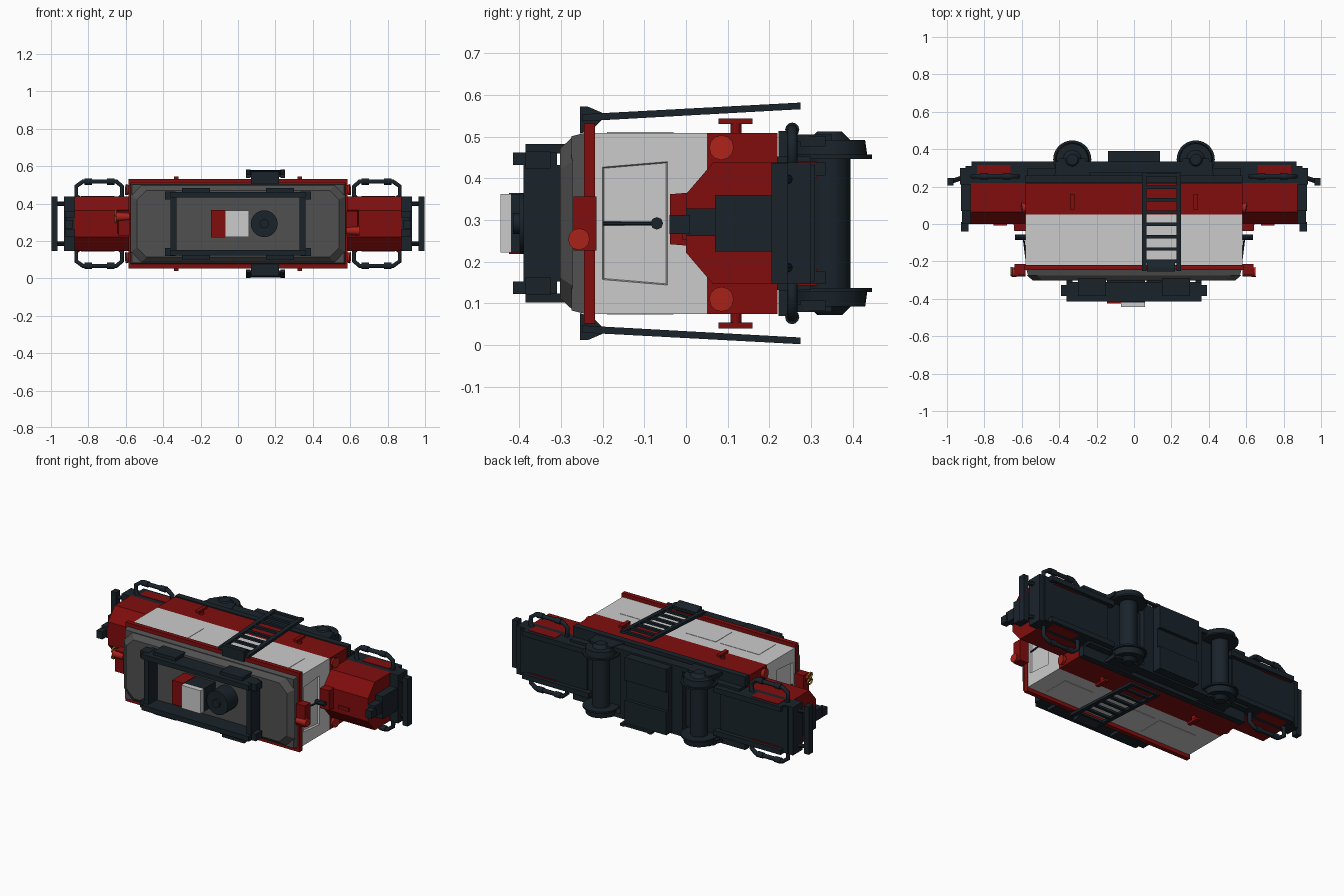
import bpy, bmesh, math
from mathutils import Vector

if "Cube" in bpy.data.objects:
    bpy.data.objects.remove(bpy.data.objects["Cube"])

ZC = 0.292  # width axis centre; the vehicle lies on its side, its roof facing -y


def mat(name, c):
    m = bpy.data.materials.new(name)
    m.diffuse_color = (*c, 1)
    m.use_nodes = True
    m.node_tree.nodes["Principled BSDF"].inputs["Base Color"].default_value = m.diffuse_color
    return m


RED = mat("red", (0.22, 0.004, 0.004))
DARK = mat("dark", (0.01, 0.017, 0.024))
PALE = mat("pale", (0.6, 0.6, 0.6))
ROOF = mat("roof_grey", (0.08, 0.08, 0.08))
LAMP = mat("lamp_red", (0.4, 0.016, 0.01))
BRASS = mat("brass", (0.4, 0.27, 0.03))


def finish(name, bm, m):
    bmesh.ops.recalc_face_normals(bm, faces=bm.faces)
    me = bpy.data.meshes.new(name)
    bm.to_mesh(me)
    bm.free()
    me.materials.append(m)
    o = bpy.data.objects.new(name, me)
    bpy.context.collection.objects.link(o)
    return o


def box(name, x, y, w, m, taper=0.0):
    """Box from (min, max) ranges; taper pulls in the -y (roof side) face."""
    bm = bmesh.new()
    bmesh.ops.create_cube(bm, size=1)
    for v in bm.verts:
        s = taper if v.co.y < 0 else 0
        a, b, c = (v.co.x > 0, v.co.y > 0, v.co.z > 0)
        v.co = (x[a] + (-s if a else s), y[b], ZC + w[c] + (-s if c else s))
    return finish(name, bm, m)


def prism(name, pts, a, b, m, axis="x"):
    """Extrude a profile: (y, w) along x, or (x, y) along width."""
    bm = bmesh.new()
    f = lambda p, t: (t, p[0], ZC + p[1]) if axis == "x" else (p[0], p[1], ZC + t)
    lo, hi = [[bm.verts.new(f(p, t)) for p in pts] for t in (a, b)]
    bm.faces.new(lo)
    bm.faces.new(hi)
    n = len(pts)
    for i in range(n):
        bm.faces.new((lo[i], lo[(i + 1) % n], hi[(i + 1) % n], hi[i]))
    return finish(name, bm, m)


def rod(name, p, q, r, m, r2=None, seg=12):
    p, q = [Vector((v[0], v[1], v[2] + ZC)) for v in (p, q)]
    bm = bmesh.new()
    bmesh.ops.create_cone(bm, cap_ends=True, segments=seg, radius1=r,
                          radius2=r if r2 is None else r2, depth=(q - p).length)
    o = finish(name, bm, m)
    o.rotation_mode = 'QUATERNION'
    o.rotation_quaternion = (q - p).to_track_quat('Z', 'Y')
    o.location = (p + q) / 2
    return o


def tube(name, pts, r, m, cyclic=False):
    cu = bpy.data.curves.new(name, 'CURVE')
    cu.dimensions = '3D'
    cu.bevel_depth, cu.bevel_resolution, cu.use_fill_caps = r, 1, True
    s = cu.splines.new('POLY')
    s.points.add(len(pts) - 1)
    s.use_cyclic_u = cyclic
    for sp, p in zip(s.points, pts):
        sp.co = (p[0], p[1], p[2] + ZC, 1)
    cu.materials.append(m)
    o = bpy.data.objects.new(name, cu)
    bpy.context.collection.objects.link(o)


def span(s, a, b):
    return tuple(sorted((s * a, s * b)))


# cab with recessed end windows
cab = box("cab", (-.58, .58), (-.22, .05), (-.217, .217), PALE)
bm = bmesh.new()
bm.from_mesh(cab.data)
ends = [f for f in bm.faces if abs(f.normal.x) > .9]
bmesh.ops.inset_individual(bm, faces=ends, thickness=.05)
for f in ends:
    c = f.calc_center_median()
    for v in f.verts:
        v.co.y = -.2 if v.co.y < c.y else -.045
        v.co.z = ZC + math.copysign(.148 if v.co.y > -.1 else .135, v.co.z - ZC)
bm.normal_update()
bmesh.ops.inset_individual(bm, faces=ends, thickness=.004, depth=-.012)
bm.to_mesh(cab.data)
bm.free()
for s in (-1, 1):
    for a, b in ((-.47, -.21), (-.18, .02), (.27, .47)):
        box("side_window", (a, b), (-.19, -.03), span(s, .216, .219), PALE)

# roof and lower body
box("roof_edge", (-.585, .585), (-.245, -.218), (-.24, .24), RED)
box("roof_base", (-.575, .575), (-.275, -.243), (-.217, .217), ROOF, .008)
roof = prism("roof", [(-.575, -.15), (-.52, -.208), (.52, -.208), (.575, -.15),
                      (.575, .15), (.52, .208), (-.52, .208), (-.575, .15)], 0, 1, ROOF)
for v in roof.data.vertices:  # lay the octagon flat, chamfered toward the top
    top = v.co.x < .5
    v.co = (v.co.y * (.94 if top else 1), -.303 if top else -.272,
            ZC + (v.co.z - ZC) * (.86 if top else 1))
box("lower_body", (-.58, .58), (.05, .22), (-.217, .217), RED)

# roof rack ring and roof equipment
for s in (-1, 1):
    box("rack_side", (-.36, .36), (-.415, -.31), span(s, .14, .17), DARK)
    box("rack_end", span(s, .33, .36), (-.39, -.30), (-.14, .14), DARK)
    for t in (-1, 1):
        box("rack_corner", span(s, .335, .39), (-.385, -.325), span(t, .13, .172), DARK)
        box("rack_foot", span(s, .15, .3), (-.385, -.27), span(t, .168, .190), DARK)
box("roof_unit", (-.145, .06), (-.42, -.30), (-.07, .07), DARK)
box("roof_unit_red", (-.145, -.07), (-.425, -.31), (-.073, .073), RED)
box("roof_unit_top", (-.07, .06), (-.445, -.415), (-.07, .07), PALE)
rod("fan_drum", (.14, -.30, 0), (.14, -.40, 0), .072, DARK, seg=20)
rod("fan_hub", (.14, -.40, 0), (.14, -.415, 0), .025, DARK)

for s in (-1, 1):
    # end hood
    prism("hood", [(0, -.07), (.065, -.146), (.22, -.146), (.22, .146), (.065, .146), (0, .07)],
          s * .575, s * .875, RED)
    box("hood_cowl", span(s, .575, .645), (-.038, .02), (-.055, .075), RED, .005)
    box("hood_handle", span(s, .68, .75), (-.008, .01), (-.04, -.02), RED)
    # end plate, stepped
    box("end_plate", span(s, .87, .925), (.07, .30), (-.068, .068), DARK)
    box("end_plate_top", span(s, .87, .92), (0, .08), (-.03, .036), DARK)
    box("end_plate_tip", span(s, .885, .925), (-.04, .01), (-.025, .02), DARK)
    box("end_beam", span(s, .86, .93), (.21, .30), (-.146, .146), DARK)
    # bumper bar with arms
    box("bumper_bar", span(s, .965, .998), (.205, .245), (-.145, .145), DARK)
    for t in (-1, 1):
        rod("bumper_arm", (s * .88, .26, t * .106), (s * .985, .225, t * .106), .012, DARK, seg=8)
        # step loops at the corners
        y = .255
        tube("step_loop", [(s * .65, y, t * .12), (s * .62, y, t * .15), (s * .62, y, t * .2),
                           (s * .65, y, t * .225), (s * .83, y, t * .225), (s * .865, y, t * .2),
                           (s * .865, y, t * .15), (s * .83, y, t * .12)], .013, DARK)
        for xx in (.68, .8):
            rod("loop_clamp", (s * (xx - .02), y, t * .225), (s * (xx + .02), y, t * .225), .017, DARK)
        box("end_box", span(s, .66, .84), (.25, .315), span(t, .11, .149), RED)
        # red marker lamps beside the hood
        rod("marker_lamp", (s * .57, .09, t * .18), (s * .6, .085, t * .182), .022, LAMP, .03)
        # side filler caps
        rod("filler_stem", (s * .33, .12, t * .21), (s * .33, .12, t * .243), .013, RED)
        box("filler_cap", span(s, .318, .342), (.078, .16), span(t, .238, .252), RED)
    # roof lamp, swapped from end to end
    rod("roof_lamp", (s * .58, -.26, -s * .038), (s * .65, -.257, -s * .038), .02, LAMP, .026)
    box("lamp_bracket", span(s, .58, .64), (-.27, -.215), (-.065, .065), RED)
    # wiper
    rod("wiper_arm", (s * .575, -.2, 0), (s * .59, -.08, 0), .005, DARK, seg=6)
    rod("wiper_motor", (s * .575, -.07, 0), (s * .635, -.07, 0), .015, DARK, seg=8)
    # end underframe
    box("end_underframe", span(s, .45, .9), (.215, .31), (-.14, .14), DARK)
    for t in (-1, 1):
        box("end_rail", span(s, .42, .87), (.22, .335), span(t, .115, .146), DARK)

# brass lamp rings at one end
for w in (.02, .055):
    tube("brass_ring", [(-.655, -.255 + .022 * math.cos(a * math.pi / 5), w + .016 * math.sin(a * math.pi / 5))
                        for a in range(10)], .005, BRASS, True)

# main underframe
box("underframe", (-.57, .57), (.22, .30), (-.16, .16), DARK)
for t in (-1, 1):
    box("side_beam", (-.58, .58), (.222, .26), span(t, .16, .222), DARK)
    box("lower_beam", (-.42, .42), (.275, .335), span(t, .185, .21), DARK)
    box("tank_side", (-.14, .14), (.29, .39), span(t, .06, .2), DARK)
    box("tank_wing", span(t, .14, .21), (.29, .335), (-.205, .205), DARK)
box("under_tank", (-.14, .14), (.29, .37), (-.06, .06), DARK)

# wheelsets with slim coned wheels
for s in (-1, 1):
    x, y = s * .33, .345
    rod("axle_drum", (x, y, -.16), (x, y, .16), .05, DARK, seg=16)
    for t in (-1, 1):
        rod("wheel_flange", (x, y, t * .155), (x, y, t * .165), .102, DARK, seg=28)
        rod("wheel", (x, y, t * .165), (x, y, t * .2), .09, DARK, .085, seg=28)
        rod("wheel_hub", (x, y, t * .2), (x, y, t * .22), .05, DARK, .03, seg=12)
        prism("axle_guard", [(x - .1, .25), (x + .1, .25), (x + .07, .35), (x - .07, .35)],
              t * .195, t * .213, DARK, "w")

# side ladders
for t in (-1, 1):
    for x in (.055, .238):
        prism("ladder_rail", [(-.25, t * .245), (-.25, t * .262), (.275, t * .29), (.275, t * .274)],
              x - .012, x + .012, DARK)
    for i in range(8):
        y = -.2 + i * .066
        w = .254 + (y + .25) * .053
        box("ladder_rung", (.055, .238), (y - .009, y + .009), span(t, w - .007, w + .007), DARK)
    prism("ladder_top", [(-.255, t * .215), (-.255, t * .28), (-.235, t * .28), (-.2, t * .265),
                         (-.2, t * .25), (-.225, t * .225)], .07, .22, DARK)

# keep round parts smooth, edges sharp
bpy.ops.object.select_all(action='DESELECT')
for o in bpy.data.objects:
    if o.type == 'MESH' and o.name.startswith(("wheel", "axle_drum", "fan", "marker", "roof_lamp")):
        o.select_set(True)
        bpy.context.view_layer.objects.active = o
bpy.ops.object.shade_smooth_by_angle()
